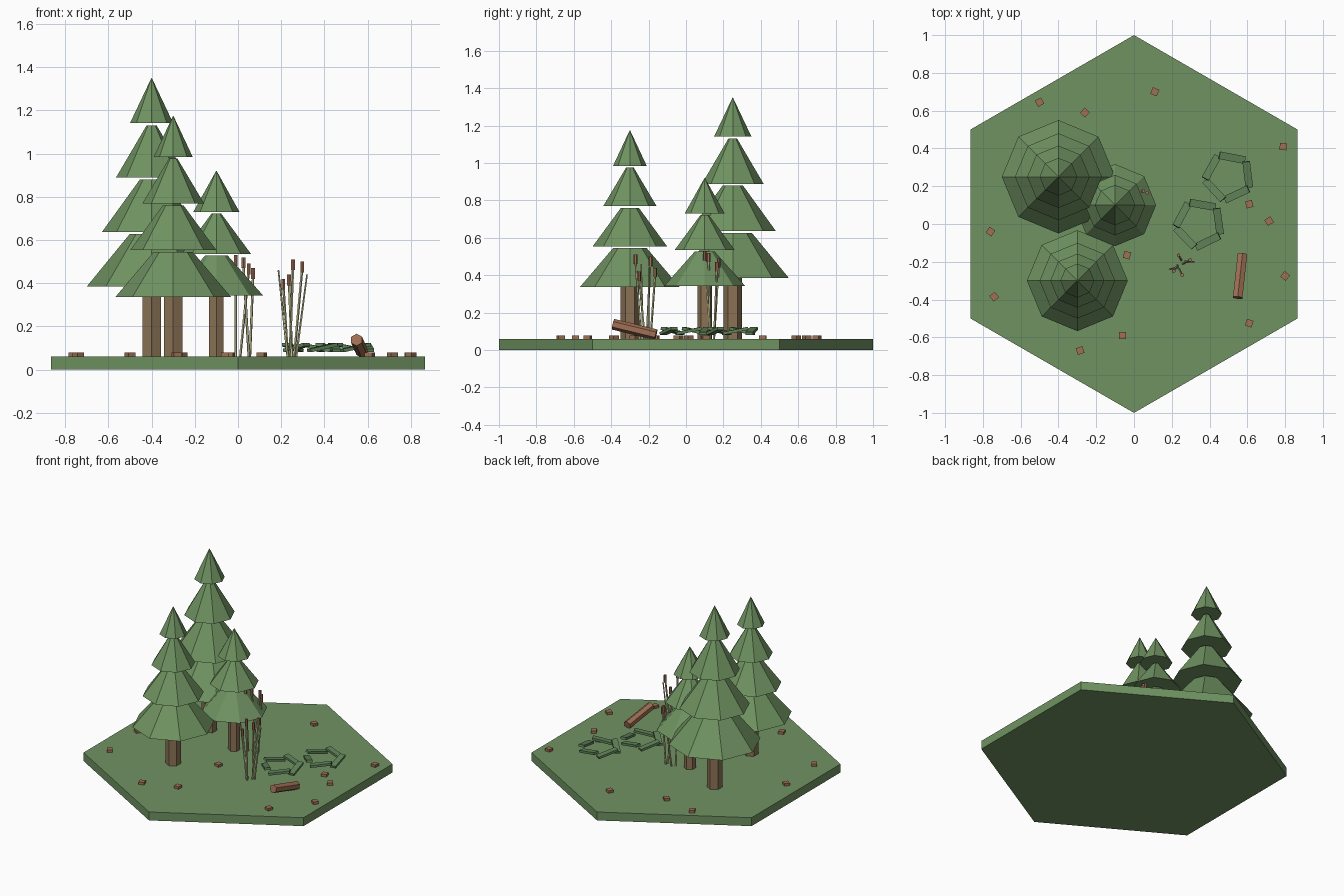
import bpy, bmesh, math
from mathutils import Vector, Matrix

cube = bpy.data.objects.get("Cube")
if cube:
    bpy.data.objects.remove(cube, do_unlink=True)


def material(name, rgb):
    m = bpy.data.materials.new(name)
    m.use_nodes = True
    m.diffuse_color = (*rgb, 1)
    m.node_tree.nodes["Principled BSDF"].inputs["Base Color"].default_value = (*rgb, 1)
    return m


LEAF = material("leaf green", (0.16, 0.29, 0.12))
MOSS = material("moss green", (0.12, 0.23, 0.10))
BARK = material("bark brown", (0.26, 0.17, 0.09))
RUST = material("russet brown", (0.35, 0.16, 0.09))
REED = material("reed straw", (0.56, 0.56, 0.30))


def finish(name, bm, mat):
    mesh = bpy.data.meshes.new(name)
    bm.to_mesh(mesh)
    bm.free()
    mesh.materials.append(mat)
    ob = bpy.data.objects.new(name, mesh)
    bpy.context.collection.objects.link(ob)
    return ob


def add_rod(bm, a, b, r1, r2, sides):
    """Prism or tapered cone running from point a to point b."""
    a, b = Vector(a), Vector(b)
    d = b - a
    turn = Matrix() if d.xy.length < 1e-5 else d.to_track_quat('Z', 'Y').to_matrix().to_4x4()
    bmesh.ops.create_cone(bm, cap_ends=True, segments=sides, radius1=r1, radius2=r2,
                          depth=d.length, matrix=Matrix.Translation((a + b) / 2) @ turn)


def rod(name, a, b, r1, r2, sides, mat):
    bm = bmesh.new()
    add_rod(bm, a, b, r1, r2, sides)
    return finish(name, bm, mat)


def add_box(bm, centre, size, turn):
    bmesh.ops.create_cube(bm, size=1, matrix=Matrix.Translation(centre) @ turn
                          @ Matrix.Diagonal((*size, 1)))


# Hexagonal ground slab
TOP = 0.06
rod("ground", (0, 0, 0), (0, 0, TOP), 1, 1, 6, LEAF)


# Fir trees: trunk plus stacked tapering tiers
def tree(name, x, y, trunk_r, base, step, peak, radii):
    rod(name + "_trunk", (x, y, TOP), (x, y, base + 0.03), trunk_r, trunk_r, 6, BARK)
    bm = bmesh.new()
    last = len(radii) - 1
    for i, r in enumerate(radii):
        z = base + i * step
        top = peak if i == last else z + step * 0.96
        tip = 0.001 if i == last else r * (0.14 + 0.1 * (last - 1 - i))
        add_rod(bm, (x, y, z), (x, y, top), r, tip, 8)
    finish(name + "_foliage", bm, LEAF)


tree("tall_tree", -0.4, 0.25, 0.05, 0.385, 0.252, 1.35, (0.3, 0.23, 0.165, 0.1))
tree("middle_tree", -0.3, -0.3, 0.049, 0.337, 0.216, 1.175, (0.267, 0.2, 0.143, 0.09))
tree("small_tree", -0.1, 0.1, 0.039, 0.342, 0.194, 0.92, (0.217, 0.16, 0.107))


# Reed clumps: thin leaning stems, each with a seed head
def reeds(name, stems):
    stalk, heads = bmesh.new(), bmesh.new()
    for (bx, by), (hx, hy, hz) in stems:
        add_rod(stalk, (bx, by, TOP), (hx, hy, hz), 0.006, 0.006, 5)
        add_rod(heads, (hx, hy, hz - 0.02), (hx, hy, hz + 0.03), 0.01, 0.01, 6)
    finish(name + "_stems", stalk, REED)
    finish(name + "_heads", heads, RUST)


reeds("front_reeds", [
    ((0.24, -0.24), (0.255, -0.27, 0.48)),
    ((0.26, -0.21), (0.297, -0.19, 0.47)),
    ((0.25, -0.19), (0.236, -0.165, 0.41)),
    ((0.23, -0.22), (0.21, -0.25, 0.39)),
])
reeds("back_reeds", [
    ((-0.01, 0.13), (-0.01, 0.10, 0.50)),
    ((0.05, 0.13), (0.025, 0.12, 0.49)),
    ((0.01, 0.15), (0.05, 0.175, 0.46)),
    ((0.055, 0.15), (0.07, 0.165, 0.44)),
])
rod("front_reed_blade_right", (0.27, -0.2, TOP), (0.32, -0.2, 0.44), 0.006, 0.004, 5, REED)
rod("front_reed_blade_left", (0.23, -0.23, TOP), (0.187, -0.24, 0.46), 0.006, 0.004, 5, REED)


# Low rings of five tilted slats
def slat_ring(name, x, y, start):
    bm = bmesh.new()
    for k in range(5):
        a = math.radians(start + 72 * k)
        turn = Matrix.Rotation(a, 4, 'Z') @ Matrix.Rotation(0.2, 4, 'X')
        add_box(bm, (x + 0.103 * math.cos(a), y + 0.103 * math.sin(a), 0.102),
                (0.04, 0.14, 0.016), turn)
    finish(name, bm, MOSS)


slat_ring("back_plant_ring", 0.5, 0.25, 79)
slat_ring("front_plant_ring", 0.345, 0, 80)

# Fallen log resting on the ground
rod("fallen_log", (0.549, -0.39, 0.138), (0.574, -0.16, 0.082), 0.029, 0.029, 6, RUST)

# Scattered flat chips
chips = [(-0.5, 0.645), (-0.26, 0.59), (0.11, 0.7), (0.79, 0.41), (0.61, 0.105),
         (0.715, 0.015), (0.8, -0.275), (0.61, -0.525), (-0.06, -0.59),
         (-0.285, -0.67), (-0.74, -0.385), (-0.76, -0.04), (-0.037, -0.165)]
bm = bmesh.new()
for i, (x, y) in enumerate(chips):
    add_box(bm, (x, y, TOP + 0.009), (0.037, 0.037, 0.018),
            Matrix.Rotation(i * 1.9 + 0.5, 4, 'Z'))
finish("ground_chips", bm, RUST)
